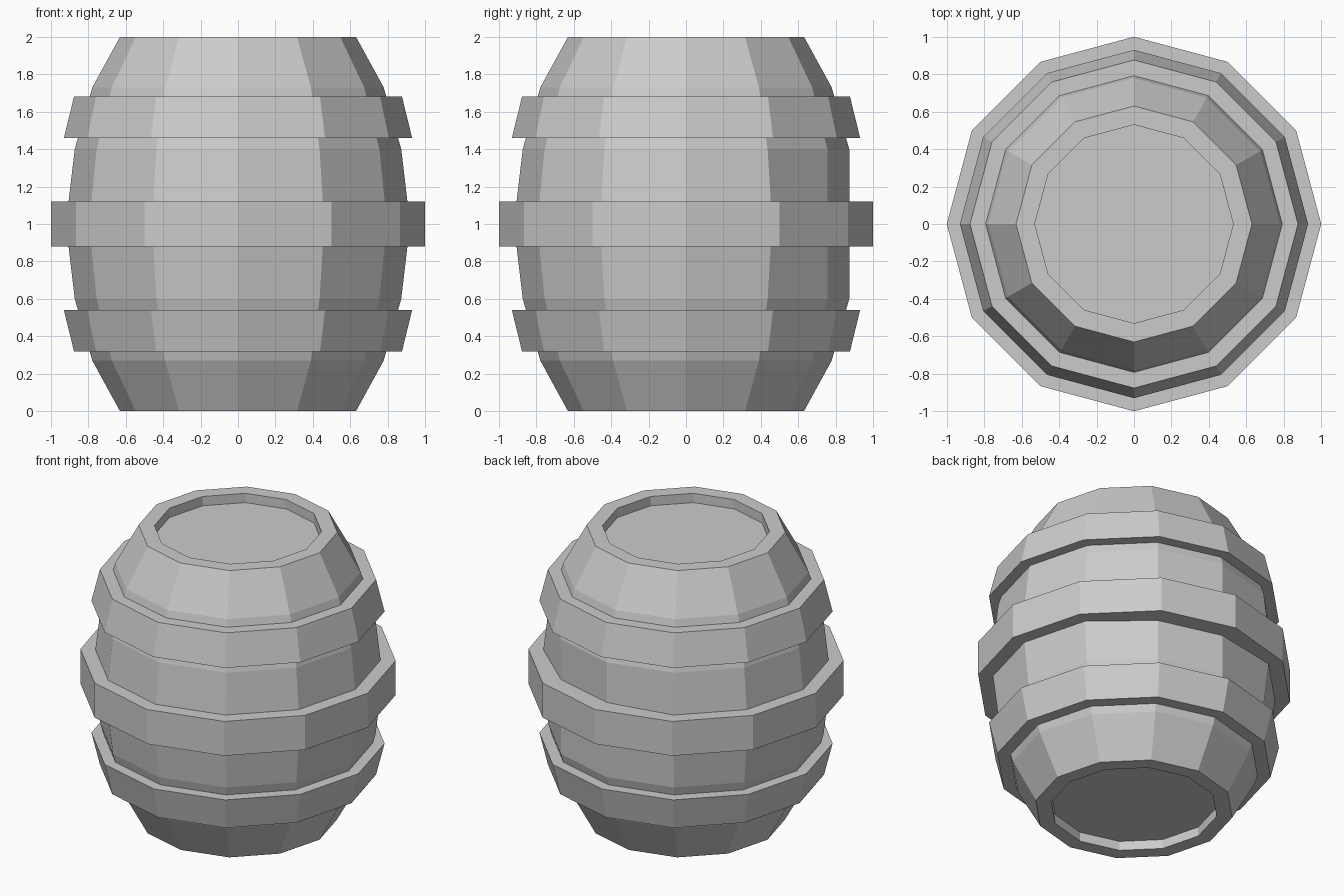
import bpy, bmesh
from math import cos, sin, radians

if "Cube" in bpy.data.objects:
    bpy.data.objects.remove(bpy.data.objects["Cube"])

SIDES = 12

def lathe(name, profile, closed=False):
    """Revolve (radius, z) points into a 12-sided flat-faced object."""
    bm = bmesh.new()
    rings = [[bm.verts.new((r * cos(radians(30 * i)), r * sin(radians(30 * i)), z))
              for i in range(SIDES)] for r, z in profile]
    pairs = list(zip(rings, rings[1:]))
    if closed:
        pairs.append((rings[-1], rings[0]))
    else:
        bm.faces.new(rings[0])
        bm.faces.new(rings[-1])
    for a, b in pairs:
        for i in range(SIDES):
            j = (i + 1) % SIDES
            bm.faces.new((a[i], a[j], b[j], b[i]))
    bmesh.ops.recalc_face_normals(bm, faces=bm.faces)
    mesh = bpy.data.meshes.new(name)
    bm.to_mesh(mesh)
    bm.free()
    obj = bpy.data.objects.new(name, mesh)
    bpy.context.collection.objects.link(obj)
    return obj

# Barrel body with recessed lids, mirrored about mid height
half = [(0.53, 0.065), (0.53, 0), (0.63, 0), (0.778, 0.27), (0.872, 0.6), (0.905, 0.88)]
body = lathe("barrel_body", half + [(r, 2 - z) for r, z in reversed(half)])

# One flattened stave at the back: its bulge stays straight
for v in body.data.vertices:
    if v.index % SIDES in (2, 3) and 0.8 < v.co.z < 1.2:
        v.co.x *= 0.872 / 0.905
        v.co.y *= 0.872 / 0.905

# Hoops: bottom radius and height, top radius and height, inner radius
for name, r0, z0, r1, z1, inner in (
        ("lower_hoop", 0.876, 0.32, 0.93, 0.54, 0.77),
        ("middle_hoop", 1.0, 0.88, 1.0, 1.12, 0.85),
        ("upper_hoop", 0.93, 1.46, 0.876, 1.68, 0.77)):
    lathe(name, [(inner, z0), (r0, z0), (r1, z1), (inner, z1)], closed=True)
